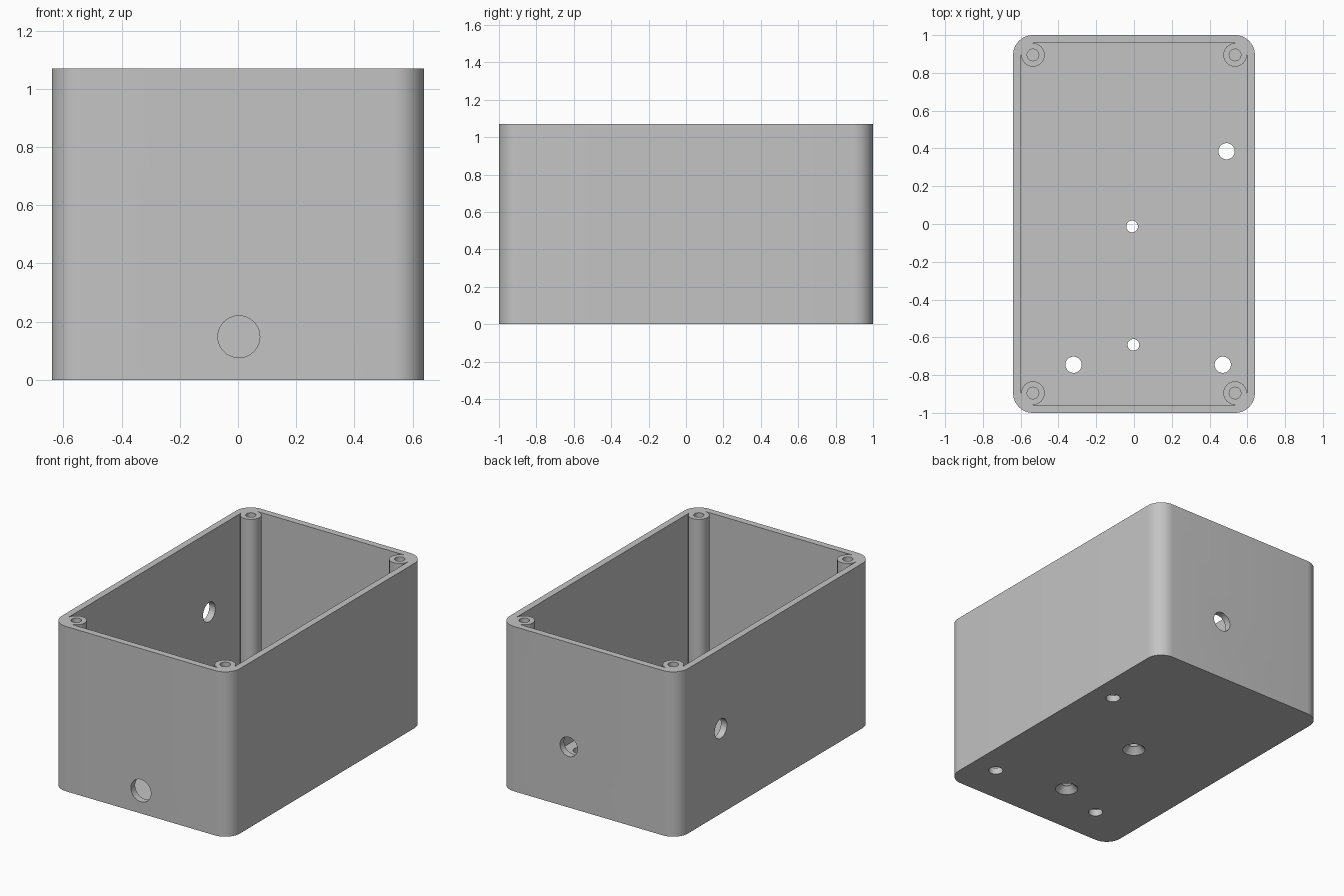
import bpy
import bmesh
from math import sin, cos, radians
from mathutils import Matrix, Vector

HEIGHT, FLOOR, WALL = 1.07, 0.043, 0.043
CORNER = 0.105                     # outer corner radius
POST = CORNER - WALL               # screw post radius, tangent to the walls
CX, CY = 0.64 - CORNER, 1.0 - CORNER
CORNERS = [(CX, CY), (-CX, CY), (-CX, -CY), (CX, -CY)]

cube = bpy.data.objects.get("Cube")
if cube:
    bpy.data.objects.remove(cube, do_unlink=True)

grey = bpy.data.materials.new("light_grey")
grey.use_nodes = True
colour = (0.55, 0.55, 0.55, 1)
grey.diffuse_color = colour
grey.node_tree.nodes["Principled BSDF"].inputs["Base Color"].default_value = colour


def new_object(name, bm):
    bmesh.ops.recalc_face_normals(bm, faces=bm.faces)
    mesh = bpy.data.meshes.new(name)
    bm.to_mesh(mesh)
    bm.free()
    mesh.materials.append(grey)
    obj = bpy.data.objects.new(name, mesh)
    bpy.context.collection.objects.link(obj)
    return obj


def prism(name, radius, sweep, steps, z0, z1):
    """Upright prism whose four corners are arcs of the given sweep."""
    bm = bmesh.new()
    ring = []
    for i, (x, y) in enumerate(CORNERS):
        for k in range(steps + 1):
            a = radians(90 * i + sweep * k / steps)
            ring.append(bm.verts.new((x + radius * cos(a), y + radius * sin(a), z0)))
    face = bm.faces.new(ring)
    top = bmesh.ops.extrude_face_region(bm, geom=[face])["geom"]
    bmesh.ops.translate(bm, vec=(0, 0, z1 - z0),
                        verts=[v for v in top if isinstance(v, bmesh.types.BMVert)])
    return new_object(name, bm)


def drill(name, centre, axis, r1, length, r2=None):
    """Round cutter centred on a point, running along an axis."""
    bm = bmesh.new()
    turn = Vector((0, 0, 1)).rotation_difference(Vector(axis)).to_matrix().to_4x4()
    bmesh.ops.create_cone(bm, cap_ends=True, segments=40, radius1=r1,
                          radius2=r1 if r2 is None else r2, depth=length,
                          matrix=Matrix.Translation(centre) @ turn)
    return new_object(name, bm)


# Outer block, and the cavity that leaves a post standing in each corner
body = prism("enclosure_body", CORNER, 90, 12, 0, HEIGHT)
cutters = [prism("cavity", POST, -270, 36, FLOOR, HEIGHT + 0.1)]

# Screw holes in the posts
for x, y in CORNERS:
    cutters.append(drill("post_hole", (x, y, HEIGHT), (0, 0, 1), 0.031, 1.2))

# Plain holes in the floor
for x, y in [(0.49, 0.385), (-0.32, -0.745), (0.47, -0.745)]:
    cutters.append(drill("floor_hole", (x, y, 0), (0, 0, 1), 0.043, 0.2))

# Countersunk mounting holes, wide end underneath
for x, y in [(-0.01, -0.013), (-0.003, -0.64)]:
    cutters.append(drill("mount_hole", (x, y, 0), (0, 0, 1), 0.031, 0.2))
    cutters.append(drill("countersink", (x, y, 0.015), (0, 0, 1), 0.078, 0.05, 0.03))

# Cable holes in the front, back and right walls
cutters.append(drill("front_hole", (0.003, -1, 0.148), (0, 1, 0), 0.072, 0.2))
cutters.append(drill("back_hole", (0.142, 1, 0.394), (0, 1, 0), 0.063, 0.2))
cutters.append(drill("side_hole", (-0.64, 0.557, 0.552), (1, 0, 0), 0.063, 0.2))

# Cut everything out of the block
bpy.ops.object.select_all(action="DESELECT")
bpy.context.view_layer.objects.active = body
body.select_set(True)
for cutter in cutters:
    cutter.hide_render = True
    mod = body.modifiers.new("cut", "BOOLEAN")
    mod.operation = "DIFFERENCE"
    mod.solver = "EXACT"
    mod.object = cutter
    bpy.ops.object.modifier_apply(modifier=mod.name)
    bpy.data.objects.remove(cutter, do_unlink=True)

bpy.ops.object.shade_smooth_by_angle(angle=radians(30))
